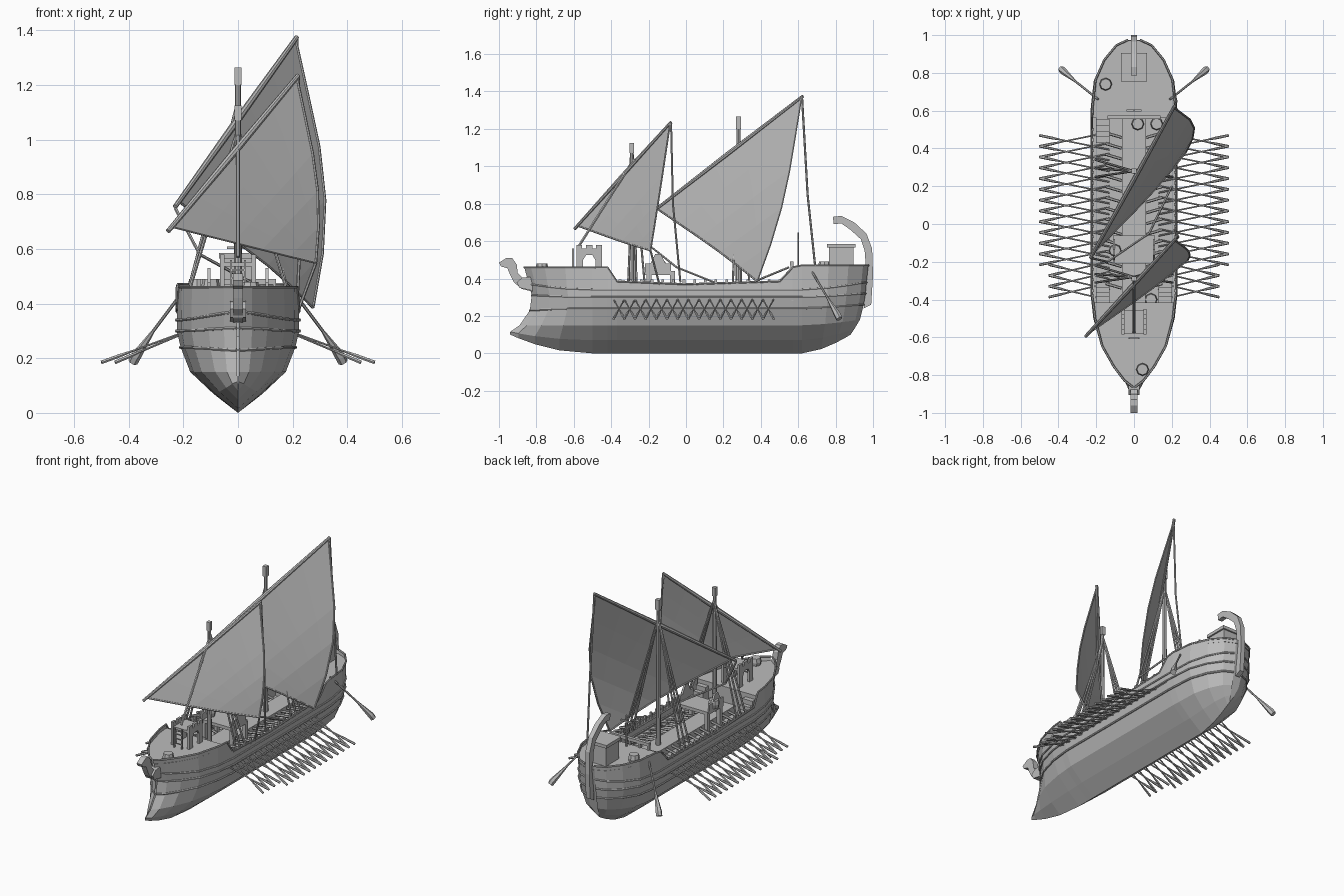
import bpy, bmesh, math
from mathutils import Vector

if "Cube" in bpy.data.objects:
    bpy.data.objects.remove(bpy.data.objects["Cube"])

grey = bpy.data.materials.new("plain grey")
grey.use_nodes = True
colour = (0.5, 0.5, 0.5, 1)
grey.diffuse_color = colour
grey.node_tree.nodes["Principled BSDF"].inputs["Base Color"].default_value = colour


def add(name, mesh):
    ob = bpy.data.objects.new(name, mesh)
    bpy.context.collection.objects.link(ob)
    mesh.materials.clear()
    mesh.materials.append(grey)
    return ob


def mesh_part(name, verts, faces):
    me = bpy.data.meshes.new(name)
    me.from_pydata([tuple(v) for v in verts], [], faces)
    return add(name, me)


def boxes(name, items):
    """Boxes given as (x range, y range, z range)."""
    bm = bmesh.new()
    for lims in items:
        vs = bmesh.ops.create_cube(bm, size=1)["verts"]
        for v in vs:
            v.co = [a + (b - a) * (c + 0.5) for (a, b), c in zip(lims, v.co)]
    me = bpy.data.meshes.new(name)
    bm.to_mesh(me)
    bm.free()
    return add(name, me)


def tubes(name, paths, r, res=1):
    """Round bars along paths; a fourth number scales the radius."""
    cu = bpy.data.curves.new(name, 'CURVE')
    cu.dimensions = '3D'
    cu.bevel_depth = r
    cu.bevel_resolution = res
    cu.use_fill_caps = True
    for path in paths:
        sp = cu.splines.new('POLY')
        sp.points.add(len(path) - 1)
        for p, q in zip(sp.points, path):
            p.co = (*q[:3], 1)
            p.radius = q[3] if len(q) > 3 else 1
    tmp = bpy.data.objects.new(name + "_path", cu)
    bpy.context.collection.objects.link(tmp)
    bpy.context.view_layer.update()
    me = bpy.data.meshes.new_from_object(tmp.evaluated_get(bpy.context.evaluated_depsgraph_get()))
    bpy.data.objects.remove(tmp)
    for p in me.polygons:
        p.use_smooth = False
    return add(name, me)


def prism(name, outline, x0, x1):
    """Side outline (y, z) extruded across x."""
    n = len(outline)
    verts = [(x, y, z) for x in (x0, x1) for y, z in outline]
    faces = [tuple(range(n))[::-1], tuple(range(n, 2 * n))]
    faces += [(i, (i + 1) % n, n + (i + 1) % n, n + i) for i in range(n)]
    return mesh_part(name, verts, faces)


def mirrored(paths):
    return paths + [[(-p[0], *p[1:]) for p in path] for path in paths]


# Hull levels: half width, height, bow end y and z, stern end y and z
LEVELS = [(0, 0, -.94, .10, .88, .10), (.09, .07, -.94, .115, .90, .13),
          (.175, .15, -.89, .15, .93, .18), (.21, .24, -.835, .23, .95, .26),
          (.224, .30, -.825, .31, .96, .32), (.224, .34, -.84, .37, .965, .38),
          (.222, .36, -.865, .46, .975, .47)]
# Stations: region, position, width factor, rail height
STATIONS = [("bow", 1, .02, .46), ("bow", .9, .23, .46), ("bow", .7, .48, .46),
            ("bow", .4, .76, .46), ("bow", 0, .93, .46), ("mid", -.42, .97, .46),
            ("mid", -.37, 1, .385), ("mid", 0, 1, .37), ("mid", .5, 1, .385),
            ("mid", .57, 1, .46), ("stern", 0, .99, .47), ("stern", .4, .92, .47),
            ("stern", .7, .71, .47), ("stern", .92, .42, .47), ("stern", 1, .14, .47)]


def hull_point(level, station, grow=0.0):
    hw, z, by, bz, sy, sz = LEVELS[level]
    region, s, w, top = STATIONS[station]
    y = s
    if region == "bow":
        y, z = -.5 + (by + .5) * s, z + (bz - z) * s * s
    elif region == "stern":
        y, z = .62 + (sy - .62) * s, z + (sz - z) * s ** 1.6
    return Vector((hw * w + grow, y, top if level == 6 else z))


verts, faces = [], []
ring = [(l, -1) for l in range(6, 0, -1)] + [(l, 1) for l in range(7)]
for st in range(len(STATIONS)):
    for lv, side in ring:
        p = hull_point(lv, st)
        verts.append((p.x * side, p.y, p.z))
n = len(ring)
for i in range(len(STATIONS) - 1):
    for j in range(n - 1):
        faces.append((i * n + j, (i + 1) * n + j, (i + 1) * n + j + 1, i * n + j + 1))
last = (len(STATIONS) - 1) * n
faces.append(tuple(range(last, last + n)))
mesh_part("hull", verts, faces)

# Wales and gunwale follow the hull levels
every = range(len(STATIONS))
tubes("wales", mirrored([[hull_point(l, s, .001) for s in every] for l in (3, 4, 5)]), .006)
tubes("gunwale", mirrored([[hull_point(6, s) for s in every]]), .006)


def deck(name, stations, z, level):
    pts = [hull_point(level, s) for s in stations]
    edge = [(p.x, p.y, z) for p in pts] + [(-p.x, p.y, z) for p in reversed(pts)]
    mesh_part(name, edge, [tuple(range(len(edge)))])


deck("fore_deck", range(0, 6), .435, 6)
deck("main_deck", range(5, 10), .29, 4)
deck("stern_deck", range(9, 15), .445, 6)
boxes("bulkheads", [((-.21, .21), (-.425, -.415), (.28, .435)), ((-.22, .22), (.565, .575), (.28, .445))])
boxes("gangway", [((-.06, .06), (-.42, .57), (.29, .335))])
tubes("rowing_benches", mirrored([[(.065, y, .325), (.15, y + .025, .325)]
                                  for y in [-.34 + .057 * i for i in range(15)]]), .008)
boxes("stern_stairs", [((-.2, -.13), (.43 + .03 * i, .57), (.29 + .03 * i, .32 + .03 * i)) for i in range(5)])
boxes("fore_stairs", [((s * .165 - .035, s * .165 + .035), (-.42, -.31 - .025 * i), (.29 + .03 * i, .32 + .03 * i))
                      for s in (-1, 1) for i in range(4)])
boxes("stern_rail", [((-.14, .14), (.555, .575), (.47, .49))]
      + [((x - .006, x + .006), (.56, .575), (.44, .48)) for x in (-.134, -.07, 0, .07, .134)])

# Rowing rail with posts
boxes("rowlock_posts", [((s * .217 - .006, s * .217 + .006), (y, y + .014), (.35, .395))
                        for s in (-1, 1) for y in [-.36 + .057 * i for i in range(16)]])

# Oars in crossing pairs, each leaning fore or aft
oars = []
for i in range(15):
    y = .44 - .057 * i
    for lean in (.029, -.029):
        a = Vector((.13, y + lean * 1.6, .32))
        b = Vector((.5 if i < 12 else .45, y - lean, .185))
        oars.append([(*a, 1), (*a.lerp(b, .7), 1), (*a.lerp(b, .82), 1.7), (*b, 1.7)])
tubes("oars", mirrored(oars), .0042)
tubes("steering_oars", mirrored([[(.19, .66, .46, 1), (.31, .755, .30, 1),
                                  (.375, .81, .205, 3.2), (.385, .82, .185, 3)]]), .006)

# Castle on the fore deck: two arched walls and cross walls
arch = [(-.585, .43), (-.585, .58), (-.555, .58), (-.555, .56), (-.535, .56), (-.535, .58),
        (-.5, .58), (-.5, .56), (-.48, .56), (-.48, .58), (-.45, .58), (-.45, .43),
        (-.485, .43), (-.485, .5), (-.5, .525), (-.535, .525), (-.55, .5), (-.55, .43)]
for name, x in (("castle_wall_left", .05), ("castle_wall_right", -.065)):
    prism(name, arch, x, x + .015)
boxes("castle_platform", [((-.06, .06), (-.58, -.455), (.535, .55))])
boxes("castle_ladder", [((x, x + .008), (-.61, -.60), (.435, .56)) for x in (-.03, .022)]
      + [((-.03, .03), (-.608, -.602), (z, z + .006)) for z in (.46, .49, .52)])

# Midship platform with battlements
boxes("midship_platform", [((-.11, .11), (-.21, -.06), (.42, .44))]
      + [((s * .1 - .012, s * .1 + .012), (y, y + .025), (.29, .43)) for s in (-1, 1) for y in (-.21, -.085)])
for name, x in (("platform_side_left", .10), ("platform_side_right", -.112)):
    prism(name, [(-.22, .42), (-.22, .48), (-.19, .48), (-.165, .53), (-.135, .53),
                 (-.11, .48), (-.08, .48), (-.08, .42)], x, x + .012)

# Stern cabin and curled sternpost
boxes("stern_cabin", [((-.06, .06), (.765, .895), (.44, .565)), ((-.07, .07), (.755, .905), (.565, .585))])
outer = [(.95, .24), (.99, .26), (1.0, .42), (.995, .56), (.965, .64), (.90, .70), (.83, .735), (.785, .73)]
inner = [(.79, .69), (.83, .695), (.88, .66), (.935, .61), (.955, .55), (.965, .42)]
prism("sternpost", outer + inner, -.015, .015)

# Figurehead
prism("figurehead", [(-.82, .33), (-.88, .345), (-.92, .38), (-.94, .42), (-.955, .455), (-.99, .465),
                     (-1.0, .485), (-.96, .51), (-.93, .51), (-.905, .475), (-.90, .43),
                     (-.87, .40), (-.82, .395)], -.018, .018)
prism("figurehead_collar", [(-.82, .335), (-.89, .35), (-.905, .38), (-.875, .405), (-.82, .41)], -.03, .03)

# Masts with block heads
tubes("masts", [[(0, -.29, .29, 1.2), (0, -.29, 1.1, .8)], [(0, .28, .29, 1.2), (0, .28, 1.24, .8)]], .013, 2)
boxes("mast_heads", [((-.012, .012), (-.302, -.278), (1.07, 1.125)), ((-.013, .013), (.267, .293), (1.2, 1.265))])
tubes("stern_pole", [[(0, .6, .44), (0, .6, .645)]], .006)
boxes("pole_crosspiece", [((-.04, .04), (.595, .605), (.6, .61))])


def lateen(prefix, low, high, clew, belly):
    """Slanted yard, bellied sail and edge ropes."""
    low, high, clew, belly = map(Vector, (low, high, clew, belly))
    tubes(prefix + "_yard", [[(*low, .8), (*low.lerp(high, .5), 1.2), (*high, .8)]], .011, 2)
    k = 5

    def point(u, v):
        return low.lerp(high, .03 + .96 * u).lerp(clew, v) + belly * math.sin(math.pi * v ** 1.2) * (.45 + .55 * u)

    grid = [point(i / k, j / k) for i in range(k + 1) for j in range(k)] + [clew]
    quads = [(i * k + j, i * k + j + 1, (i + 1) * k + j + 1, (i + 1) * k + j) for i in range(k) for j in range(k - 1)]
    quads += [(i * k + k - 1, len(grid) - 1, (i + 1) * k + k - 1) for i in range(k)]
    mesh_part(prefix + "_sail", grid, quads)
    tubes(prefix + "_sail_edge", [[point(u, j / k) for j in range(k + 1)] for u in (0, 1)], .005)


lateen("fore", (-.256, -.595, .665), (.22, -.08, 1.235), (.285, -.19, .55), (.035, 0, -.01))
lateen("main", (-.23, -.18, .755), (.215, .625, 1.375), (.275, .38, .385), (.07, .035, 0))

# Shrouds, forestay and running ropes
shrouds = [[(0, y, z), (.205, y + d, .36)] for y, z in ((-.28, 1.04), (.28, 1.14)) for d in (-.03, .015, .06)]
tubes("shrouds", mirrored(shrouds), .006)
tubes("forestay", [[(0, -.29, 1.02), (0, -.575, .57)]], .008)
tubes("ropes", [[(.22, -.08, 1.235), (.235, -.07, .8), (.215, -.03, .38)],
                [(.215, .62, 1.375), (.225, .65, .85), (.215, .69, .47)],
                [(-.23, -.18, .75), (-.14, -.2, .58), (.08, -.05, .46), (.2, .2, .36)],
                [(.275, .38, .39), (.22, .55, .46)],
                [(.285, -.19, .55), (.215, -.14, .36)]], .006)

# Barrels
barrels = [(-.15, .74, .44), (.02, .53, .33), (.12, .53, .29), (-.1, -.14, .44), (.09, -.4, .29), (.045, -.77, .43)]
tubes("barrels", [[(x, y, z, .85), (x, y, z + .025, 1), (x, y, z + .05, .85)] for x, y, z in barrels], .034, 2)
